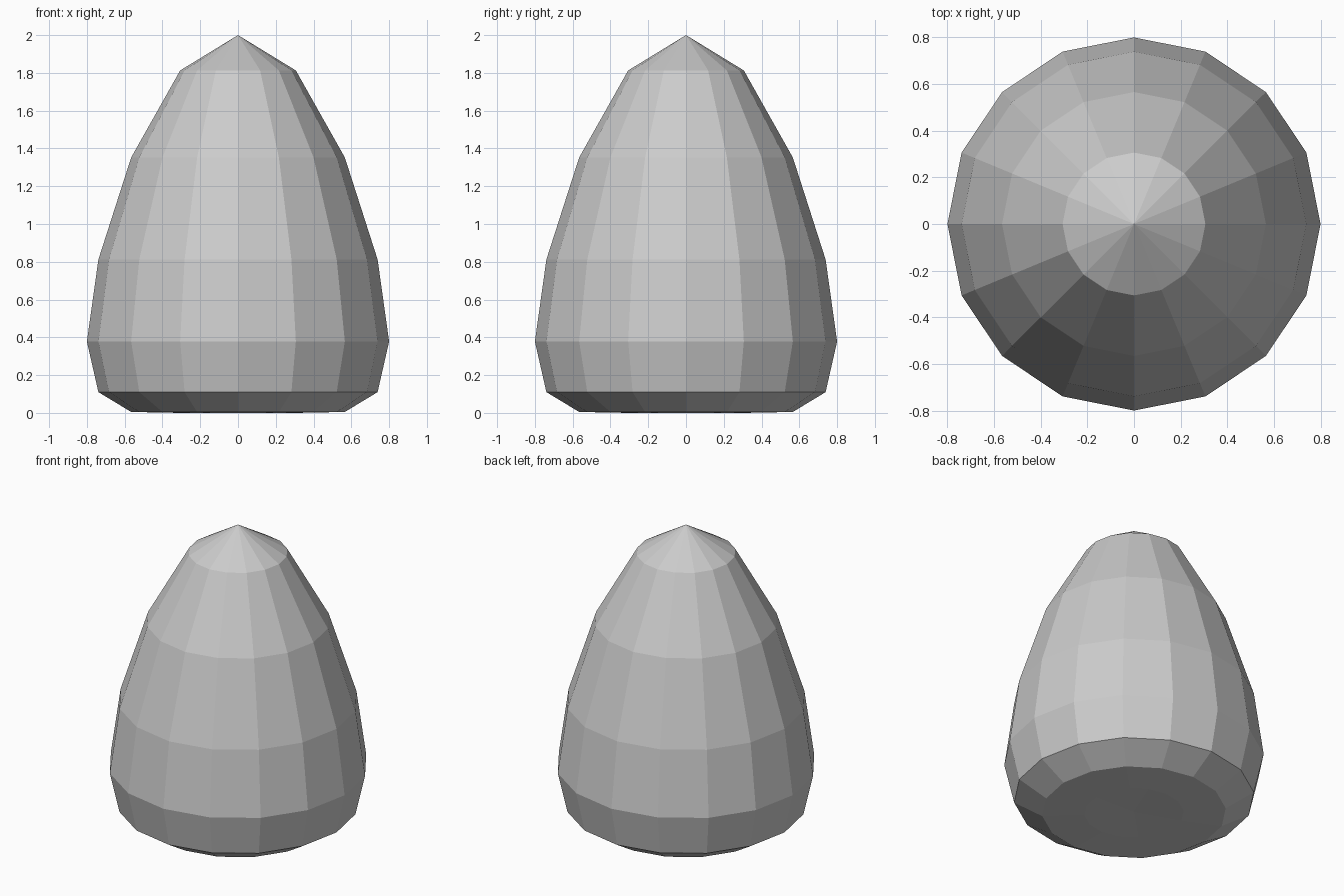
import bpy, bmesh
from math import sin, cos, pi

if "Cube" in bpy.data.objects:
    bpy.data.objects.remove(bpy.data.objects["Cube"])

SIDES, RINGS, RADIUS = 16, 8, 0.8
# heights of the latitude rings, from tip to underside
HEIGHTS = [2.0, 1.813, 1.352, 0.812, 0.378, 0.11, 0.005, 0.0, 0.008]

bm = bmesh.new()

# egg-shaped body: sphere rings stretched to the given heights
tip = bm.verts.new((0, 0, HEIGHTS[0]))
base = bm.verts.new((0, 0, HEIGHTS[-1]))
rings = []
for k in range(1, RINGS):
    r = RADIUS * sin(pi * k / RINGS)
    rings.append([bm.verts.new((r * cos(2 * pi * i / SIDES),
                                r * sin(2 * pi * i / SIDES), HEIGHTS[k]))
                  for i in range(SIDES)])

for i in range(SIDES):
    j = (i + 1) % SIDES
    bm.faces.new((tip, rings[0][i], rings[0][j]))
    bm.faces.new((base, rings[-1][j], rings[-1][i]))
    for upper, lower in zip(rings, rings[1:]):
        bm.faces.new((upper[i], lower[i], lower[j], upper[j]))

bmesh.ops.recalc_face_normals(bm, faces=bm.faces)
mesh = bpy.data.meshes.new("egg_body")
bm.to_mesh(mesh)
bm.free()
bpy.context.collection.objects.link(bpy.data.objects.new("egg_body", mesh))
